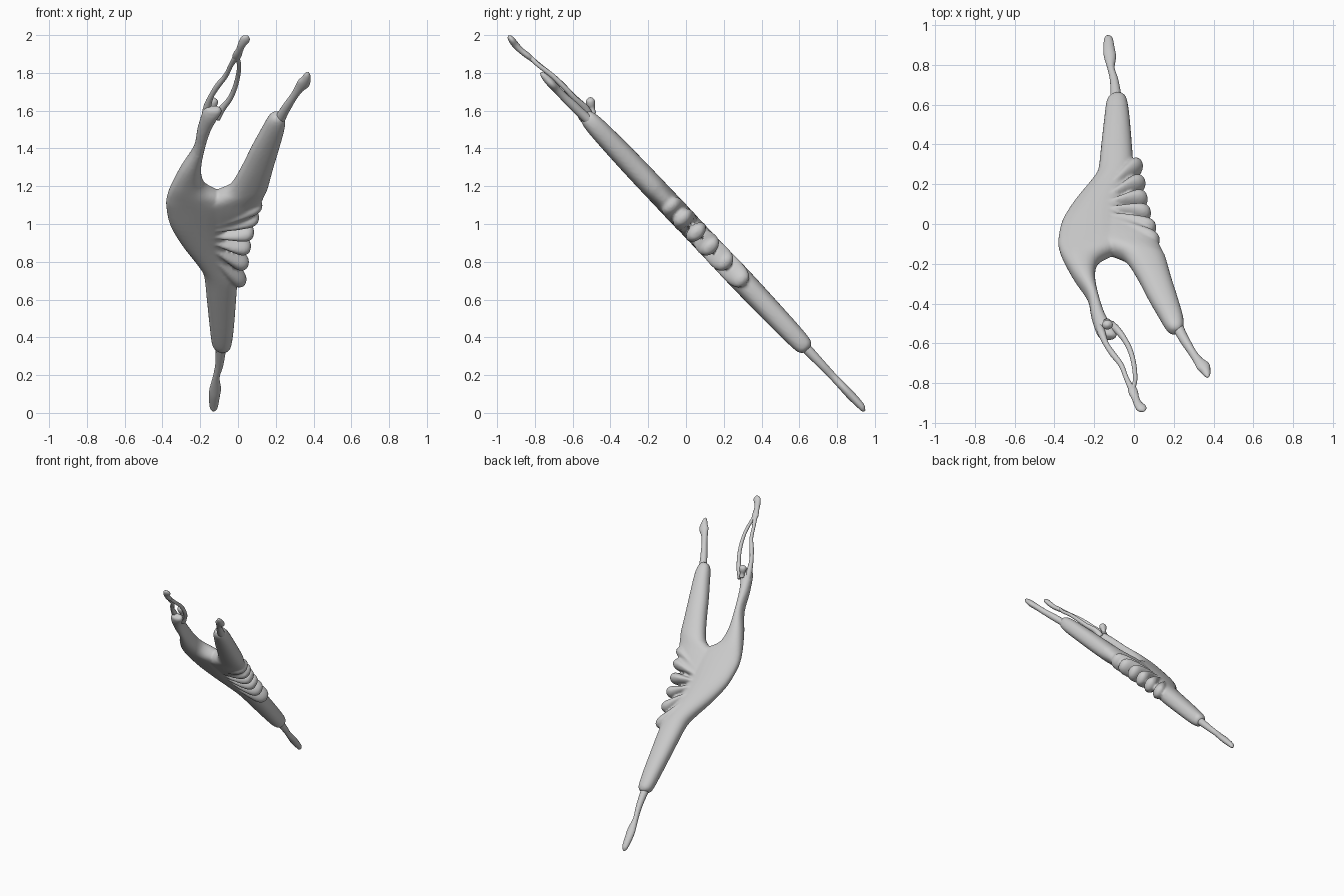
import bpy, bmesh, math
from mathutils import Vector

SLOPE = 1.054                                   # the figure lies in a tilted plane
N = Vector((0, 1, 1 / SLOPE)).normalized()      # normal of that plane
X = Vector((1, 0, 0))


def place(x, z, dy=0.0):
    return Vector((x, (1.013 - z) / SLOPE + dy, z))


def smooth_rows(rows, k=4):
    """Catmull-Rom through the rows."""
    out = []
    for i in range(len(rows) - 1):
        p = [rows[max(0, min(len(rows) - 1, i + j))] for j in (-1, 0, 1, 2)]
        for s in range(k):
            t = s / k
            out.append([0.5 * (2 * b + (c - a) * t + (2 * a - 5 * b + 4 * c - d) * t * t
                               + (3 * b - a - 3 * c + d) * t ** 3) for a, b, c, d in zip(*p)])
    return out + [list(rows[-1])]


def loft(name, rows, level=False, power=2.0, sides=28):
    """rows: (x, z, dy, half width, half thickness); level keeps sections along x."""
    rows = smooth_rows(rows)
    pts = [place(*r[:3]) for r in rows]
    bm = bmesh.new()
    rings = []
    for i, r in enumerate(rows):
        t = (pts[min(i + 1, len(pts) - 1)] - pts[max(i - 1, 0)]).normalized()
        side = X if level else N.cross(t).normalized()
        up = N if level else t.cross(side).normalized()
        ring = []
        for j in range(sides):
            a = 2 * math.pi * j / sides
            c, s = math.cos(a), math.sin(a)
            ring.append(bm.verts.new(
                pts[i] + side * max(r[3], .003) * math.copysign(abs(c) ** (2 / power), c)
                + up * max(r[4], .003) * math.copysign(abs(s) ** (2 / power), s)))
        rings.append(ring)
    for a, b in zip(rings, rings[1:]):
        for j in range(sides):
            k = (j + 1) % sides
            bm.faces.new((a[j], a[k], b[k], b[j]))
    bm.faces.new(rings[0])
    bm.faces.new(rings[-1])
    bmesh.ops.recalc_face_normals(bm, faces=bm.faces)
    me = bpy.data.meshes.new(name)
    bm.to_mesh(me)
    bm.free()
    for f in me.polygons:
        f.use_smooth = True
    ob = bpy.data.objects.new(name, me)
    bpy.context.collection.objects.link(ob)
    return ob


def slab(name, rows, power):
    """rows: (z, left x, right x, half thickness)."""
    return loft(name, [((l + r) / 2, z, 0, (r - l) / 2, h) for z, l, r, h in rows], True, power)


# Lower thigh, hip arc and torso as one sweep
parts = [slab("body", [
    (.335, -.10, -.06, .025), (.345, -.12, -.043, .04), (.37, -.138, -.033, .05),
    (.45, -.149, -.022, .056), (.6, -.165, -.01, .061), (.7, -.175, -.005, .063),
    (.75, -.187, -.02, .063), (.8, -.22, -.04, .062), (.9, -.30, -.06, .061),
    (1.0, -.36, -.05, .061), (1.1, -.381, -.03, .062), (1.15, -.375, -.08, .062),
    (1.19, -.36, -.155, .061), (1.23, -.34, -.187, .06), (1.3, -.30, -.195, .058),
    (1.4, -.235, -.177, .05), (1.5, -.215, -.145, .045), (1.57, -.195, -.105, .04),
    (1.60, -.183, -.085, .03), (1.615, -.165, -.10, .02)], 2.3)]

# Raised thigh
parts.append(slab("raised_thigh", [
    (1.0, -.18, .06, .055), (1.08, -.2, .105, .061), (1.13, -.2, .13, .062),
    (1.165, -.11, .145, .062), (1.2, -.042, .16, .062), (1.3, .02, .187, .061),
    (1.4, .07, .217, .058), (1.5, .125, .245, .053), (1.55, .153, .25, .046),
    (1.573, .172, .238, .035), (1.583, .19, .222, .02)], 2.3))

# Pleated skirt: a fan of lobes from the hip
for i, (x, z) in enumerate([(.125, 1.11), (.11, 1.04), (.085, .955),
                            (.065, .87), (.048, .78), (.03, .685)]):
    hub = Vector((-.20, .99 - .012 * i))
    d = Vector((x, z)) - hub
    rows = []
    for f, w, h in [(0, .012, .04), (.3, .02, .056), (.6, .03, .064), (.82, .04, .062),
                    (.92, .037, .052), (.975, .025, .036), (1, .008, .012)]:
        rows.append((*(hub + d * f), 0, w, h))
    parts.append(loft("pleat", rows))

# Fuse the trunk pieces into one smooth skin
bpy.ops.object.select_all(action='DESELECT')
for p in parts:
    p.select_set(True)
bpy.context.view_layer.objects.active = parts[0]
bpy.ops.object.join()
body = parts[0]
rm = body.modifiers.new("fuse", 'REMESH')
rm.mode = 'VOXEL'
rm.voxel_size = .0085
rm.use_smooth_shade = True
sm = body.modifiers.new("soften", 'SMOOTH')
sm.factor = .5
sm.iterations = 3

# Lower legs with pointed feet
loft("standing_calf", [
    (-.09, .38, 0, .03, .028), (-.092, .32, 0, .026, .026), (-.10, .25, 0, .021, .022),
    (-.115, .19, 0, .018, .02), (-.12, .13, 0, .03, .022), (-.125, .09, 0, .029, .023),
    (-.128, .04, 0, .023, .019), (-.129, .02, -.005, .016, .014), (-.13, .01, -.005, .004, .004)])
loft("raised_calf", [
    (.205, 1.52, 0, .03, .028), (.235, 1.58, -.01, .026, .025), (.265, 1.63, -.015, .023, .024),
    (.295, 1.675, -.02, .02, .021), (.322, 1.715, -.02, .024, .021), (.347, 1.745, -.02, .034, .022),
    (.36, 1.77, -.02, .024, .02), (.367, 1.79, -.02, .016, .014), (.371, 1.802, -.02, .005, .005)])

# Arms meeting overhead, hands, and head
loft("left_arm", [
    (-.175, 1.56, .01, .02, .025), (-.163, 1.62, .03, .02, .021), (-.14, 1.68, .03, .014, .015),
    (-.105, 1.735, .03, .015, .015), (-.065, 1.785, .025, .013, .013), (-.04, 1.835, .01, .012, .012),
    (-.02, 1.87, 0, .015, .013), (.0, 1.9, -.01, .014, .014)], sides=16)
loft("right_arm", [
    (-.115, 1.56, .01, .022, .025), (-.085, 1.61, .035, .018, .02), (-.045, 1.66, .03, .014, .015),
    (-.017, 1.72, .03, .013, .014), (.0, 1.785, .025, .012, .013), (.006, 1.84, .005, .011, .012),
    (-.003, 1.88, 0, .012, .012), (.0, 1.9, -.01, .012, .012)], sides=16)
loft("hands", [
    (-.012, 1.865, 0, .012, .01), (-.006, 1.89, -.005, .024, .016), (.008, 1.92, -.015, .019, .016),
    (.02, 1.95, -.015, .021, .018), (.036, 1.975, -.01, .026, .017), (.045, 1.988, -.008, .02, .012),
    (.05, 1.995, -.008, .005, .004)], sides=16)
loft("head", [
    (-.135, 1.585, .05, .02, .018), (-.134, 1.61, .07, .016, .014), (-.134, 1.63, .083, .024, .022),
    (-.133, 1.65, .098, .027, .024), (-.132, 1.663, .108, .019, .017), (-.131, 1.67, .113, .005, .005)], sides=16)
